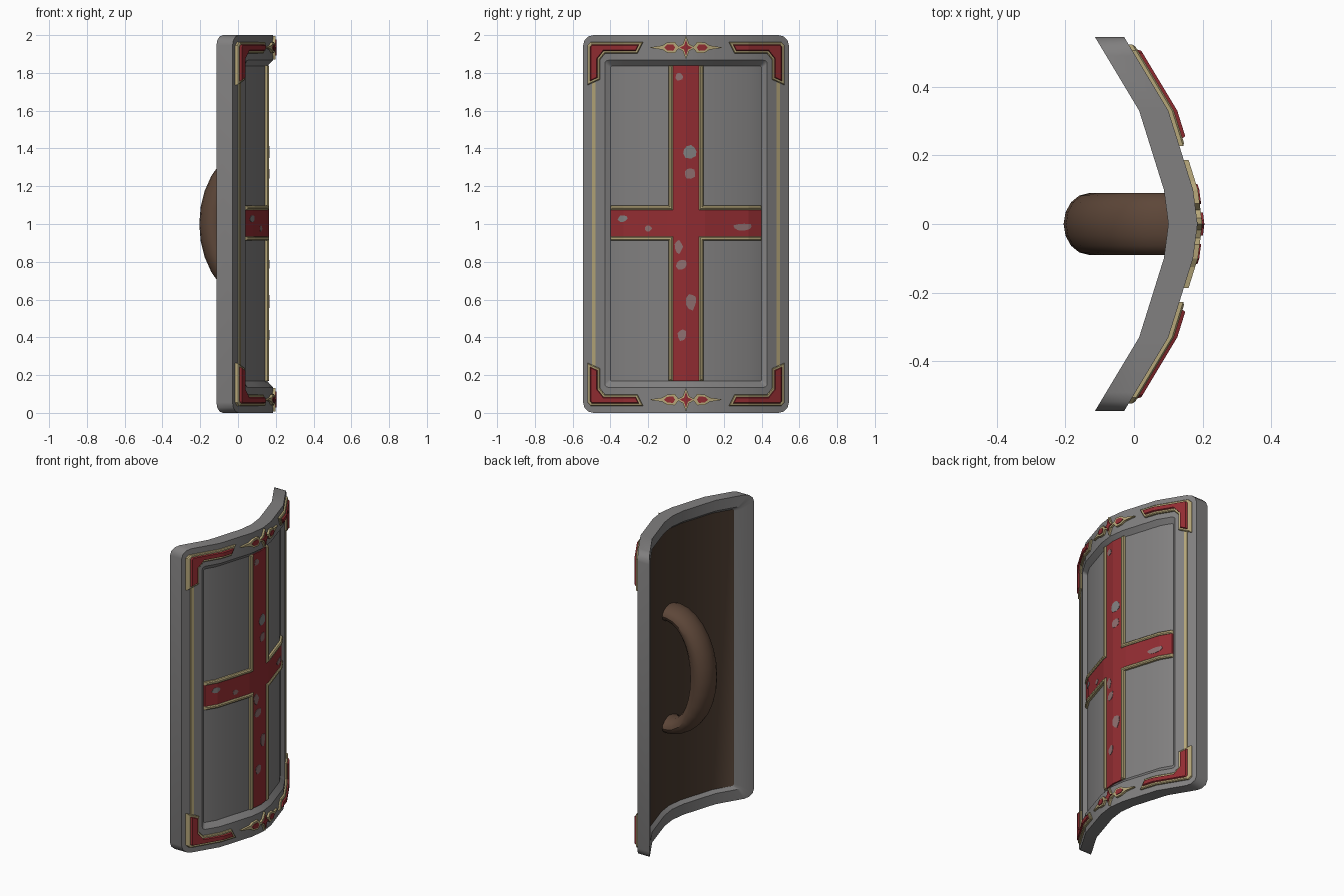
import bpy, bmesh, math, random
from mathutils import Vector

random.seed(4)
cube = bpy.data.objects.get("Cube")
if cube:
    bpy.data.objects.remove(cube, do_unlink=True)


def material(name, rgb):
    m = bpy.data.materials.new(name)
    m.use_nodes = True
    m.diffuse_color = (*rgb, 1)
    m.node_tree.nodes["Principled BSDF"].inputs["Base Color"].default_value = (*rgb, 1)
    return m


STEEL = material("grey_steel", (0.22, 0.215, 0.215))
RED = material("dark_red_paint", (0.29, 0.026, 0.032))
GOLD = material("pale_gold", (0.46, 0.38, 0.19))
WOOD = material("dark_wood", (0.068, 0.042, 0.028))
LEATHER = material("brown_leather", (0.11, 0.062, 0.04))
WORN = material("worn_paint", (0.27, 0.16, 0.16))

# Plan curve of the shield's outer face: (y, x)
CURVE = [(0, 0.185), (0.1, 0.172), (0.33, 0.10), (0.55, -0.032)]
PANEL = -0.03      # depth of the recessed front panel
MID = 1.005        # height of the cross centre


def curve_x(y):
    y = abs(y)
    for (y0, x0), (y1, x1) in zip(CURVE, CURVE[1:]):
        if y <= y1 + 1e-6:
            return x0 + (x1 - x0) * (y - y0) / (y1 - y0)
    return CURVE[-1][1]


def ccw(pts):
    area = sum(a[0] * b[1] - b[0] * a[1] for a, b in zip(pts, pts[1:] + pts[:1]))
    return pts if area > 0 else pts[::-1]


def inset(pts, d):
    """Move every edge of a counter-clockwise outline inward by d."""
    out = []
    for i, p in enumerate(pts):
        p = Vector(p)
        e0 = (p - Vector(pts[i - 1])).normalized()
        e1 = (Vector(pts[(i + 1) % len(pts)]) - p).normalized()
        n0, n1 = Vector((-e0.y, e0.x)), Vector((-e1.y, e1.x))
        q = p + (n0 + n1) * d / max(0.25, 1 + n0.dot(n1))
        out.append((q.x, q.y))
    return out


def finish(bm, name, mats):
    bmesh.ops.recalc_face_normals(bm, faces=bm.faces[:])
    mesh = bpy.data.meshes.new(name)
    bm.to_mesh(mesh)
    bm.free()
    for m in mats:
        mesh.materials.append(m)
    ob = bpy.data.objects.new(name, mesh)
    bpy.context.collection.objects.link(ob)
    return ob


def bent_solid(name, loops, mats, bands):
    """Stack (outline, depth) loops from back to front, then bend to the curve.
    bands: material index of the back cap, each wall band and the front cap."""
    bm = bmesh.new()
    rings = [[bm.verts.new((d, y, z)) for y, z in pts] for pts, d in loops]
    bm.faces.new(rings[0][::-1]).material_index = bands[0]
    for k, (a, b) in enumerate(zip(rings, rings[1:])):
        for i in range(len(a)):
            j = (i + 1) % len(a)
            bm.faces.new((a[i], a[j], b[j], b[i])).material_index = bands[k + 1]
    bm.faces.new(rings[-1]).material_index = bands[-1]
    for y, _ in CURVE[:-1]:
        for s in ((1, -1) if y else (1,)):
            bmesh.ops.bisect_plane(bm, geom=bm.verts[:] + bm.edges[:] + bm.faces[:],
                                   plane_co=(0, y * s, 0), plane_no=(0, 1, 0), dist=1e-5)
    for v in bm.verts:
        v.co.x += curve_x(v.co.y)
    return finish(bm, name, mats)


def plate(name, pts, mat, base, height, chamfer=0.0):
    pts = ccw(pts)
    loops = [(pts, base - 0.004), (pts, base + height - chamfer)]
    if chamfer:
        loops.append((inset(pts, chamfer), base + height))
    return bent_solid(name, loops, [mat], [0] * (len(loops) + 1))


def framed(name, pts, frame, gold_h, red_h):
    """Gold plate carrying a raised red field."""
    pts = ccw(pts)
    loops = [(pts, -0.004), (pts, gold_h - 0.005), (inset(pts, 0.005), gold_h),
             (inset(pts, frame), gold_h), (inset(pts, frame + 0.004), red_h)]
    return bent_solid(name, loops, [GOLD, RED], [0, 0, 0, 0, 1, 1])


def rounded(hy, z0, z1, r, n=3):
    pts = []
    for k, (cy, cz) in enumerate([(hy - r, z1 - r), (r - hy, z1 - r),
                                  (r - hy, z0 + r), (hy - r, z0 + r)]):
        for i in range(n + 1):
            a = math.pi / 2 * (k + i / n)
            pts.append((cy + r * math.cos(a), cz + r * math.sin(a)))
    return pts


# Curved body: wooden back panel, steel rim, recessed steel front
outline = rounded(0.545, 0, 2, 0.055)
bent_solid("shield_body", [
    (rounded(0.45, 0.09, 1.91, 0.012), -0.063),
    (rounded(0.472, 0.07, 1.93, 0.02), -0.085),
    (outline, -0.085),
    (outline, 0),
    (rounded(0.43, 0.135, 1.867, 0.02), 0),
    (rounded(0.4, 0.168, 1.837, 0.01), PANEL),
], [STEEL, WOOD], [1, 0, 0, 0, 0, 0, 0])

# Red cross with gold edging in each quadrant
a, b, L, W = 0.07, 0.07, 0.835, 0.4
plus = [(W, -b), (W, b), (a, b), (a, L), (-a, L), (-a, b),
        (-W, b), (-W, -b), (-a, -b), (-a, -L), (a, -L), (a, -b)]
plate("cross", [(y, MID + z) for y, z in plus], RED, PANEL, 0.01)
g = 0.022
edge = [(a, L), (a, b), (W, b), (W, b + g), (a + g, b + g), (a + g, L)]

# Gold-framed corner brackets
bracket = [(0.522, 0.735), (0.522, 0.945), (0.505, 0.963), (0.227, 0.963),
           (0.257, 0.902), (0.43, 0.902), (0.455, 0.87), (0.455, 0.765)]
# Spear-shaped ornaments beside each star
spear = [(0.035, 0), (0.06, 0.03), (0.1, 0.027), (0.125, 0.011), (0.187, 0.002),
         (0.187, -0.002), (0.125, -0.011), (0.1, -0.027), (0.06, -0.03)]
jewel = [(0.058, 0), (0.068, 0.017), (0.1, 0.015), (0.116, 0), (0.1, -0.015), (0.068, -0.017)]

for s, side in ((1, "left"), (-1, "right")):
    for t, level in ((1, "upper"), (-1, "lower")):
        tag = f"{level}_{side}"
        plate("cross_edging_" + tag, [(s * y, MID + t * z) for y, z in edge],
              GOLD, PANEL, 0.02, 0.006)
        framed("corner_bracket_" + tag, [(s * y, 1 + t * z) for y, z in bracket],
               0.014, 0.016, 0.026)
        zc = 1.002 + t * 0.932
        plate("spear_" + tag, [(s * y, zc + z) for y, z in spear], GOLD, 0, 0.014)
        plate("spear_jewel_" + tag, [(s * y, zc + z) for y, z in jewel], RED, 0.014, 0.004)
    plate("gold_line_" + side, [(s * y, z) for y, z in
          ((0.48, 0.25), (0.497, 0.25), (0.497, 1.75), (0.48, 1.75))], GOLD, 0, 0.005)


# Four-pointed stars at the top and bottom
def star(zc, ry, rz, r):
    pts = []
    for k in range(4):
        t = k * math.pi / 2
        pts.append((ry * math.cos(t), zc + rz * math.sin(t)))
        t += math.pi / 4
        pts.append((r * math.cos(t), zc + r * math.sin(t)))
    return pts


for zc, level in ((1.934, "upper"), (0.07, "lower")):
    plate("star_" + level, star(zc, 0.052, 0.062, 0.025), GOLD, 0, 0.014)
    plate("star_field_" + level, star(zc, 0.034, 0.042, 0.015), RED, 0.014, 0.006)

# Worn paint patches on the cross: y, z, half width, half height, material
patches = [(0.02, 1.385, 0.042, 0.038, STEEL), (0.02, 1.27, 0.034, 0.03, WORN),
           (-0.035, 1.78, 0.02, 0.024, WORN), (-0.335, 1.03, 0.027, 0.02, STEEL),
           (-0.2, 0.975, 0.02, 0.017, WORN), (0.3, 0.985, 0.055, 0.022, WORN),
           (-0.04, 0.88, 0.022, 0.04, WORN), (-0.025, 0.785, 0.03, 0.032, WORN),
           (0.03, 0.59, 0.03, 0.045, WORN), (-0.02, 0.41, 0.024, 0.032, WORN)]
for i, (y, z, w, h, mat) in enumerate(patches):
    pts = []
    for k in range(9):
        t, r = k * math.tau / 9, random.uniform(0.75, 1.1)
        pts.append((y + w * r * math.cos(t), z + h * r * math.sin(t)))
    plate(f"worn_patch_{i + 1}", pts, mat, PANEL + 0.01, 0.002)

# Bowed leather grip on the back
bm = bmesh.new()
rings, SIDES, STEPS = [], 16, 16
for i in range(STEPS + 1):
    t = math.radians(-100 + 200 * i / STEPS)
    centre = Vector((0.1 - 0.23 * math.cos(t), 0, 1 + 0.37 * math.sin(t)))
    out = Vector((-math.cos(t) / 0.23, 0, math.sin(t) / 0.37)).normalized()
    thick = 0.075 - 0.025 * math.sin(t) ** 2
    rings.append([bm.verts.new(centre + out * thick * math.cos(k * math.tau / SIDES)
                               + Vector((0, 0.09 * math.sin(k * math.tau / SIDES), 0)))
                  for k in range(SIDES)])
for p, q in zip(rings, rings[1:]):
    for k in range(SIDES):
        j = (k + 1) % SIDES
        bm.faces.new((p[k], p[j], q[j], q[k]))
bm.faces.new(rings[0])
bm.faces.new(rings[-1])
grip = finish(bm, "hand_grip", [LEATHER])

# Soft shading on the body and grip, crisp edges elsewhere
bpy.ops.object.select_all(action='DESELECT')
for ob in (grip, bpy.data.objects["shield_body"]):
    ob.select_set(True)
bpy.context.view_layer.objects.active = grip
bpy.ops.object.shade_smooth_by_angle(angle=math.radians(33))
